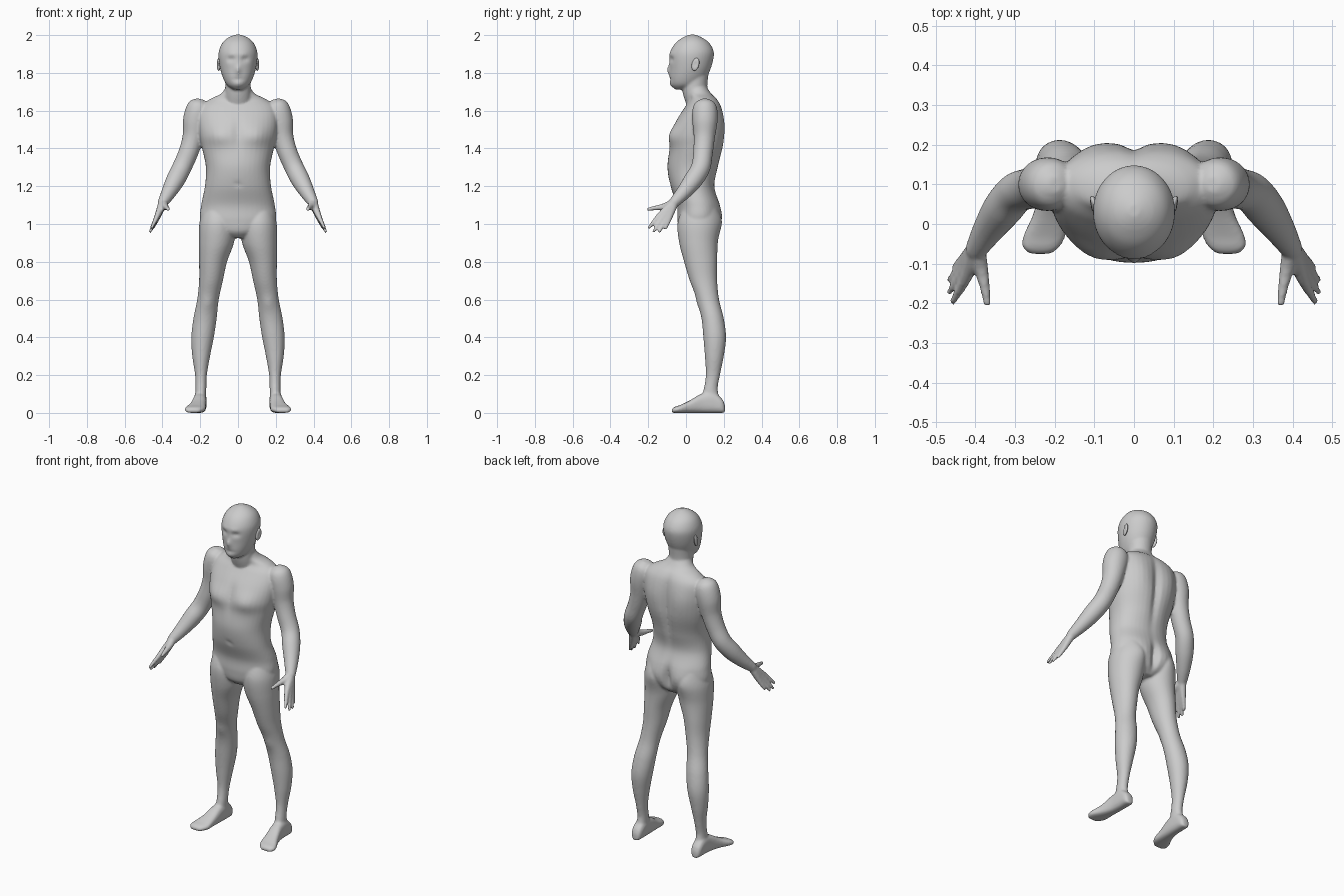
import bpy, bmesh, math
from mathutils import Vector as V

skin = bpy.data.materials.new("light_grey")
skin.diffuse_color = (0.6, 0.6, 0.6, 1)
bm = bmesh.new()
SIDES, STEPS = 40, 8

# Soft sculpted bumps and dents: centre, radius per axis, push (mirrored in x)
SCULPT = [
    ((0, -.09, 1.815), (.013, .04, .024), (0, -.016, 0)),     # nose
    ((.038, -.08, 1.872), (.02, .04, .013), (0, .012, 0)),    # eye sockets
    ((.03, -.09, 1.9), (.03, .03, .012), (0, -.004, 0)),      # brows
    ((0, -.09, 1.766), (.028, .04, .006), (0, .006, 0)),      # mouth
    ((0, -.08, 1.74), (.025, .03, .014), (0, -.006, 0)),      # chin
    ((.1, -.06, 1.47), (.065, .08, .055), (0, -.018, 0)),     # chest muscles
    ((0, -.09, 1.5), (.02, .05, .09), (0, .010, 0)),          # breastbone
    ((.1, .18, 1.52), (.065, .06, .11), (0, .014, 0)),        # shoulder blades
    ((0, .2, 1.42), (.025, .07, .2), (0, -.02, 0)),           # spine groove
    ((.085, .18, 1.03), (.06, .05, .07), (0, .016, 0)),       # buttocks
    ((0, .19, 1.02), (.015, .06, .07), (0, -.025, 0)),        # cleft
    ((0, -.09, 1.21), (.012, .04, .012), (0, .006, 0)),       # navel
    ((.16, .06, .58), (.03, .04, .04), (0, -.006, 0)),        # knees
]


def sculpt(p):
    q = V((abs(p.x), p.y, p.z))
    move = V((0, 0, 0))
    for c, r, push in SCULPT:
        d = sum(((q[i] - c[i]) / r[i]) ** 2 for i in range(3))
        move += V(push) * math.exp(-d)
    return p + move


def spline(a, b, c, d, t):
    return .5 * (2 * b + (c - a) * t + (2 * a - 5 * b + 4 * c - d) * t * t
                 + (3 * b - a - 3 * c + d) * t ** 3)


def loft(sections, mirror=False, power=1.0):
    """Smooth skin through rings given as (centre, axis u, axis v)."""
    s = [sections[0]] + sections + [sections[-1]]
    rings = []
    for i in range(1, len(s) - 2):
        for k in range(STEPS):
            rings.append([spline(*[s[i + j][n] for j in (-1, 0, 1, 2)], k / STEPS)
                          for n in range(3)])
    rings.append(sections[-1])
    for sign in ((1, -1) if mirror else (1,)):
        loops = []
        for c, u, v in rings:
            loop = []
            for k in range(SIDES):
                a = math.tau * k / SIDES
                ca, sa = math.cos(a), math.sin(a)
                p = sculpt(c + u * math.copysign(abs(ca) ** power, ca)
                           + v * math.copysign(abs(sa) ** power, sa))
                loop.append(bm.verts.new((p.x * sign, p.y, p.z)))
            loops.append(loop)
        for a, b in zip(loops, loops[1:]):
            for k in range(SIDES):
                n = (k + 1) % SIDES
                bm.faces.new((a[k], a[n], b[n], b[k]))
        bm.faces.new(loops[0])
        bm.faces.new(loops[-1])


def level(z, x0, x1, y0, y1):
    """Horizontal ring from its extents."""
    return (V(((x0 + x1) / 2, (y0 + y1) / 2, z)),
            V(((x1 - x0) / 2, 0, 0)), V((0, (y1 - y0) / 2, 0)))


def tube(points):
    """Round rings across a path of (x, y, z, radius), with rounded ends."""
    ps = [V(p[:3]) for p in points]
    out = []
    for i, p in enumerate(ps):
        d = (ps[min(i + 1, len(ps) - 1)] - ps[max(i - 1, 0)]).normalized()
        u = d.cross(V((0, 1, 0))).normalized()
        v = d.cross(u)
        r = points[i][3]
        ring = (p, u * r, v * r)
        cap = [(p + d * r * e, u * r * f, v * r * f) for e, f in ((.6, .8), (.95, .3))]
        if i == 0:
            out += [(p - d * r * e, u * r * f, v * r * f) for e, f in ((.95, .3), (.6, .8))]
        out.append(ring)
        if i == len(ps) - 1:
            out += cap
    return out


# Torso
loft([level(z, -w, w, f, b) for z, w, f, b in (
    (1.725, .065, .0, .11), (1.69, .09, .01, .135), (1.66, .15, .02, .165),
    (1.62, .20, -.005, .185), (1.55, .212, -.05, .197), (1.47, .205, -.082, .20),
    (1.4, .19, -.088, .195), (1.3, .17, -.098, .172), (1.2, .175, -.082, .152),
    (1.1, .195, -.048, .178), (1.02, .198, -.045, .18), (.96, .14, -.035, .165),
    (.925, .05, .0, .13))], power=.92)

# Neck and head
loft([level(z, -w, w, f, b) for z, w, f, b in (
    (1.61, .08, .01, .16), (1.7, .068, -.018, .115), (1.8, .07, -.02, .12))])
loft([level(z, -w, w, f, b) for z, w, f, b in (
    (1.712, .025, -.058, .02), (1.735, .058, -.078, .07), (1.77, .078, -.086, .105),
    (1.82, .094, -.086, .13), (1.88, .103, -.088, .146), (1.92, .10, -.08, .145),
    (1.96, .082, -.054, .122), (1.987, .052, -.018, .085), (2.002, .015, .015, .05))])

# Legs
loft([level(*s) for s in (
    (1.08, .04, .185, -.02, .16), (1.0, .012, .205, -.045, .178),
    (.9, .022, .207, -.036, .168), (.8, .058, .206, -.01, .165),
    (.7, .08, .206, .02, .165), (.6, .102, .216, .058, .175),
    (.5, .113, .236, .082, .2), (.4, .128, .247, .092, .212),
    (.3, .148, .242, .1, .2), (.2, .165, .227, .105, .18),
    (.12, .168, .225, .092, .168), (.05, .168, .23, .07, .19))], mirror=True)

# Feet: upright rings from heel to toes
loft([(V((x, y, h / 2)), V((w, 0, 0)), V((0, 0, h / 2))) for y, x, w, h in (
    (.206, .2, .015, .04), (.19, .2, .03, .075), (.14, .2, .034, .11),
    (.08, .203, .036, .10), (.02, .213, .043, .066), (-.03, .226, .053, .042),
    (-.06, .235, .045, .032), (-.076, .236, .025, .02))], mirror=True, power=.75)

# Arms
loft(tube([(.212, .1, 1.6, .066), (.226, .1, 1.54, .066), (.238, .097, 1.46, .056),
           (.262, .09, 1.38, .052), (.297, .078, 1.30, .051), (.33, .04, 1.235, .05),
           (.365, -.01, 1.17, .04), (.397, -.062, 1.115, .028)]), mirror=True)

# Fingers, each running from the wrist through the palm
WRIST = (.398, -.062, 1.113, .023)
for knuckle, tip in (((.425, -.138, 1.048), (.456, -.195, .982)),
                     ((.43, -.122, 1.036), (.464, -.17, .962)),
                     ((.43, -.104, 1.03), (.464, -.14, .962)),
                     ((.427, -.087, 1.034), (.452, -.108, .978))):
    loft(tube([WRIST, knuckle + (.015,), tip + (.0085,)]), mirror=True)
loft(tube([WRIST, (.385, -.115, 1.092, .018), (.376, -.16, 1.085, .013),
           (.37, -.2, 1.078, .0095)]), mirror=True)

# Fuse all parts into one continuous smooth skin
bmesh.ops.recalc_face_normals(bm, faces=bm.faces)
mesh = bpy.data.meshes.new("body")
bm.to_mesh(mesh)
bm.free()
body = bpy.data.objects.new("body", mesh)
bpy.context.collection.objects.link(body)
mesh.materials.append(skin)
fuse = body.modifiers.new("fuse", 'REMESH')
fuse.mode = 'VOXEL'
fuse.voxel_size = .007
fuse.use_smooth_shade = True
soft = body.modifiers.new("soften", 'SMOOTH')
soft.factor = .5
soft.iterations = 4

# Ears
bpy.ops.mesh.primitive_uv_sphere_add(segments=20, ring_count=12, radius=1)
ears = bpy.context.object
ears.name = "ears"
for v in ears.data.vertices:
    x, y, z = v.co
    dish = .006 * math.exp(-(y * y + z * z) * 5) if x > 0 else 0
    v.co = (.102 + .010 * x - dish + .004 * y, .05 + .02 * y + .006 * z, 1.845 + .034 * z)
ears.data.materials.append(skin)
ears.modifiers.new("both_sides", 'MIRROR')
bpy.ops.object.shade_smooth()
